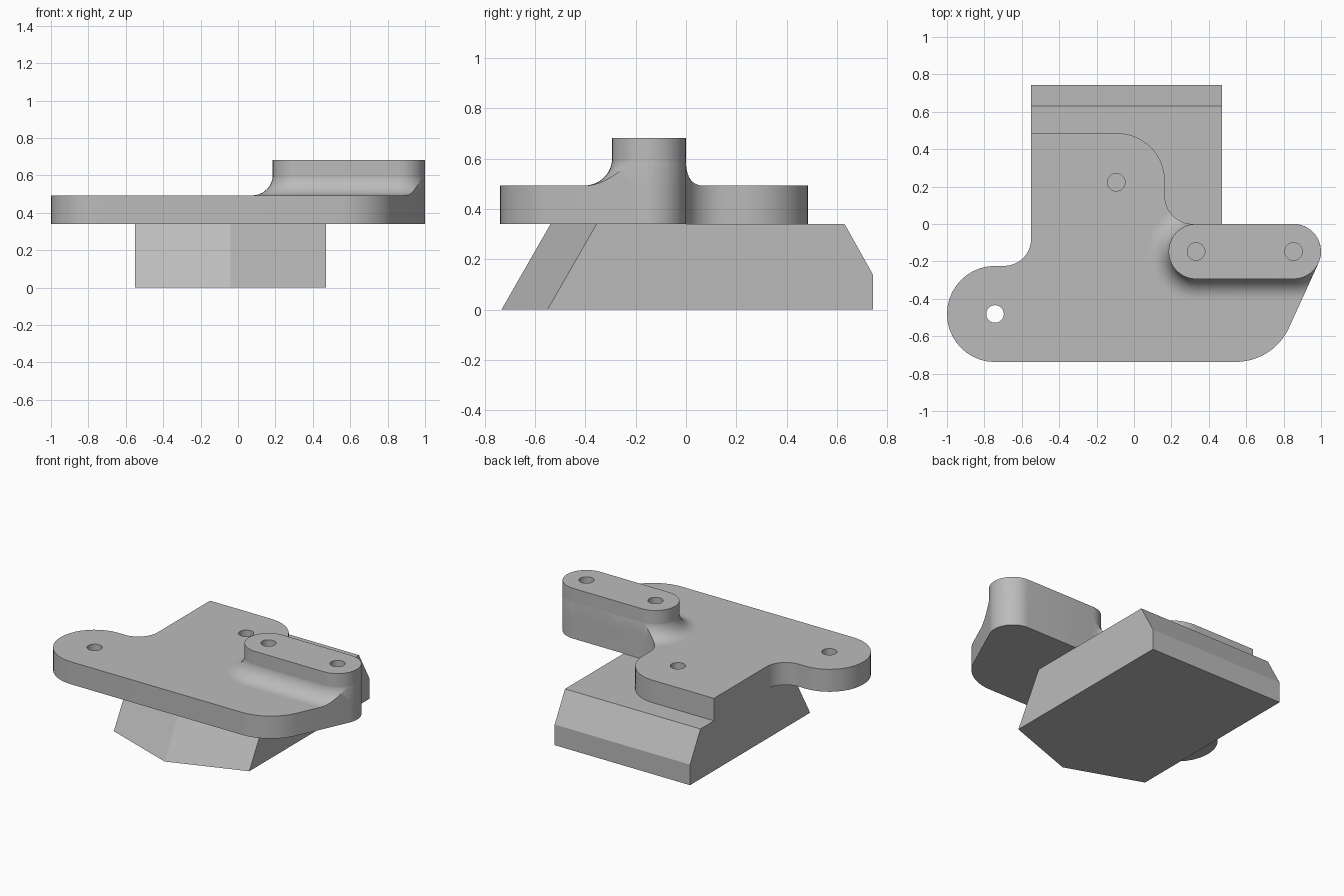
import bpy, bmesh
from math import sin, cos, pi, radians

cube = bpy.data.objects.get("Cube")
if cube:
    bpy.data.objects.remove(cube, do_unlink=True)

# Single flat colour
grey = bpy.data.materials.new("plain_grey")
grey.use_nodes = True
grey.diffuse_color = (0.5, 0.5, 0.5, 1)
grey.node_tree.nodes["Principled BSDF"].inputs["Base Color"].default_value = grey.diffuse_color


def arc(cx, cy, r, a0, a1, steps=20):
    angles = [radians(a0 + (a1 - a0) * i / steps) for i in range(steps + 1)]
    return [(cx + r * cos(a), cy + r * sin(a)) for a in angles]


def loft(name, rings):
    """Solid through a stack of (outline, z) rings, with flat caps."""
    bm = bmesh.new()
    loops = [[bm.verts.new((x, y, z)) for x, y in pts] for pts, z in rings]
    n = len(loops[0])
    for low, high in zip(loops, loops[1:]):
        for i in range(n):
            j = (i + 1) % n
            bm.faces.new((low[i], low[j], high[j], high[i]))
    bm.faces.new(loops[0][::-1])
    bm.faces.new(loops[-1])
    bmesh.ops.recalc_face_normals(bm, faces=bm.faces)
    mesh = bpy.data.meshes.new(name)
    bm.to_mesh(mesh)
    bm.free()
    mesh.materials.append(grey)
    obj = bpy.data.objects.new(name, mesh)
    bpy.context.collection.objects.link(obj)
    return obj


def select(obj):
    bpy.ops.object.select_all(action='DESELECT')
    obj.select_set(True)
    bpy.context.view_layer.objects.active = obj


def cut(obj, cutter, operation='DIFFERENCE'):
    mod = obj.modifiers.new("cut", 'BOOLEAN')
    mod.operation, mod.solver, mod.object = operation, 'EXACT', cutter
    select(obj)
    bpy.ops.object.modifier_apply(modifier=mod.name)


BASE_TOP, PLATE_TOP, BOSS_TOP = 0.34, 0.493, 0.682
BOSS_Y, BOSS_R, BOSS_X = -0.147, 0.147, (0.332, 0.853)
HOLE_R = 0.047
SLANT = -24.6      # direction faced by the slanted plate edge


def base_ring(z, back):
    shift = 0.195 * z / BASE_TOP
    return [(-0.55, -0.55 + shift), (-0.04, -0.733 + shift),
            (0.47, -0.55 + shift), (0.47, back), (-0.55, back)], z


def stadium(grow=0.0):
    r = BOSS_R + grow
    return arc(BOSS_X[0], BOSS_Y, r, 90, 270) + arc(BOSS_X[1], BOSS_Y, r, -90, 90)


# Wedge base with pointed, raked front and chamfered back
base = loft("wedge_base", [base_ring(0, 0.742), base_ring(0.14, 0.742),
                           base_ring(BASE_TOP, 0.63)])

# Flat plate with rounded lobes
outline = (arc(-0.743, -0.481, 0.257, 90, 270)
           + arc(0.545, -0.425, 0.312, -90, SLANT)
           + arc(BOSS_X[1], BOSS_Y, BOSS_R, SLANT, 90)
           + arc(0.315, 0.15, 0.15, 270, 180)
           + arc(-0.09, 0.23, 0.255, 0, 90)
           + [(-0.55, 0.485)]
           + arc(-0.695, -0.079, 0.145, 0, -90))
plate = loft("plate", [(outline, BASE_TOP), (outline, PLATE_TOP)])

# Raised slot-shaped boss
boss = loft("boss", [(stadium(), BASE_TOP), (stadium(), BOSS_TOP)])

# Concave fillet around the boss, trimmed to the plate outline
F = 0.11
rings = [(stadium(F), PLATE_TOP - 0.01)]
for i in range(13):
    t = pi / 2 * i / 12
    rings.append((stadium(F * (1 - sin(t)) - 0.001), PLATE_TOP + F * (1 - cos(t))))
rings.append((stadium(-0.006), PLATE_TOP + F + 0.005))
fillet = loft("boss_fillet", rings)
trim = loft("fillet_trim", [(outline, 0.4), (outline, 0.8)])
cut(fillet, trim, 'INTERSECT')

# Round holes: one through, the rest blind
helpers = [trim]
holes = [(-0.743, -0.481, 0.2, 0.6, [plate]), (-0.095, 0.223, 0.3, 0.6, [plate])]
holes += [(x, BOSS_Y, 0.53, 0.8, [boss, fillet]) for x in BOSS_X]
for x, y, low, high, targets in holes:
    circle = arc(x, y, HOLE_R, 0, 348.75, 31)
    drill = loft("drill", [(circle, low), (circle, high)])
    helpers.append(drill)
    for target in targets:
        cut(target, drill)

for helper in helpers:
    bpy.data.objects.remove(helper, do_unlink=True)

# Smooth the curved walls, keep the corners sharp
for part in (plate, boss, fillet):
    select(part)
    bpy.ops.object.shade_smooth_by_angle(angle=radians(30))
